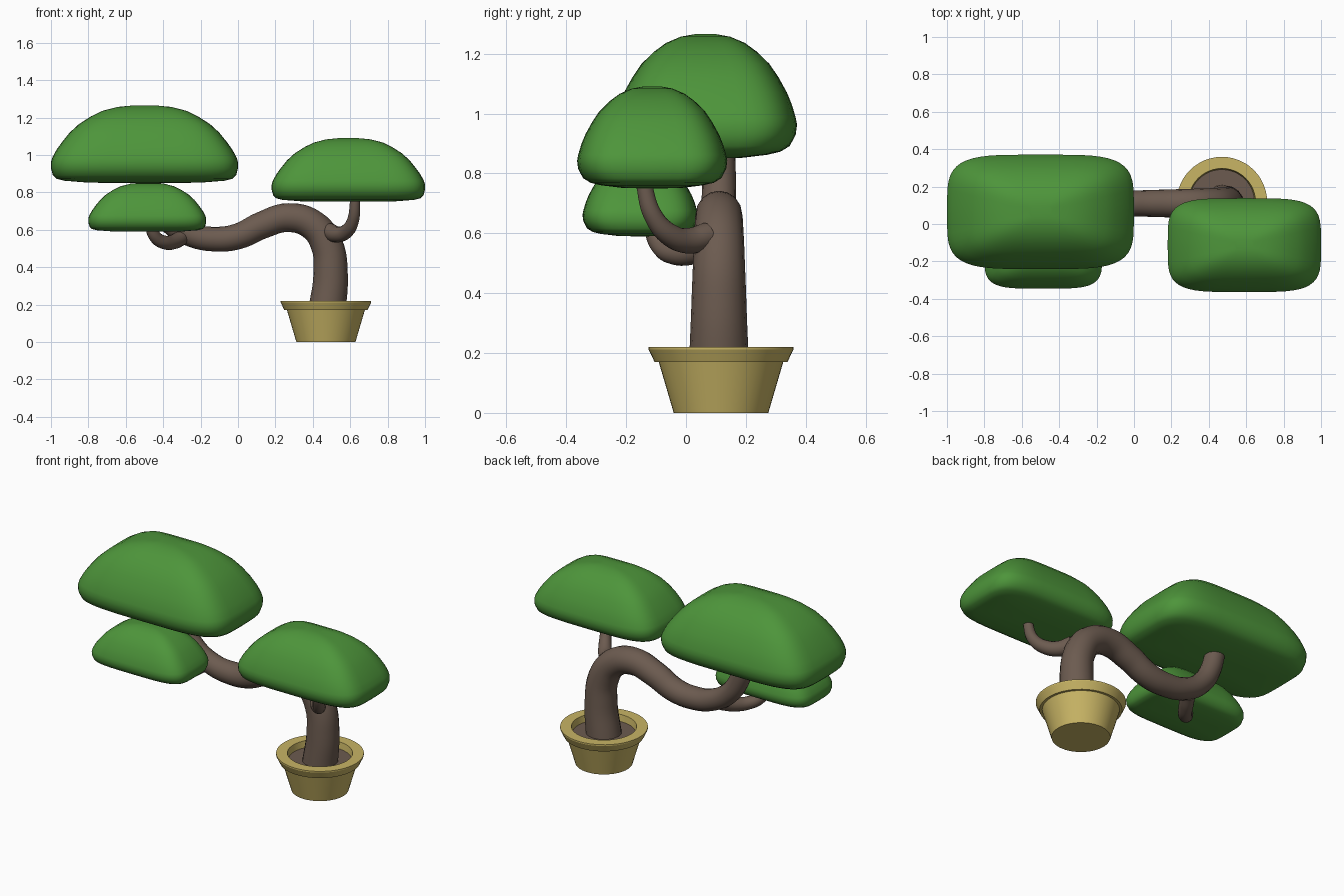
import bpy, bmesh, math

if "Cube" in bpy.data.objects:
    bpy.data.objects.remove(bpy.data.objects["Cube"])


def material(name, rgb):
    m = bpy.data.materials.new(name)
    m.diffuse_color = (*rgb, 1)
    m.use_nodes = True
    m.node_tree.nodes["Principled BSDF"].inputs["Base Color"].default_value = m.diffuse_color
    return m


GREEN = material("leaf_green", (0.075, 0.30, 0.043))
BROWN = material("bark_brown", (0.15, 0.105, 0.08))
CLAY = material("pot_tan", (0.58, 0.46, 0.13))


def finish(ob, angle):
    bpy.ops.object.select_all(action='DESELECT')
    ob.select_set(True)
    bpy.context.view_layer.objects.active = ob
    bpy.ops.object.shade_smooth_by_angle(angle=math.radians(angle))


def loft(name, rings, mat, angle):
    """Skin equal-length rings of points and cap both ends."""
    bm = bmesh.new()
    rows = [[bm.verts.new(p) for p in r] for r in rings]
    n = len(rows[0])
    for a, b in zip(rows, rows[1:]):
        for i in range(n):
            j = (i + 1) % n
            bm.faces.new((a[i], a[j], b[j], b[i]))
    bm.faces.new(rows[0][::-1])
    bm.faces.new(rows[-1])
    bmesh.ops.recalc_face_normals(bm, faces=bm.faces)
    me = bpy.data.meshes.new(name)
    bm.to_mesh(me)
    bm.free()
    me.materials.append(mat)
    ob = bpy.data.objects.new(name, me)
    bpy.context.collection.objects.link(ob)
    finish(ob, angle)


def lathe(name, profile, mat, n=48):
    loft(name, [[(0.47 + r * math.cos(2 * math.pi * i / n),
                  0.117 + r * math.sin(2 * math.pi * i / n), z) for i in range(n)]
                for r, z in profile], mat, 25)


def foliage(name, cx, cy, z0, s, n=48):
    """Rounded-rectangle pad, domed above and gently bowed below."""
    prof = [(0, .2, .15), (.005, .6, .4), (.03, .86, .68), (.055, .94, .82), (.1, .98, .92),
            (.19, 1, .985), (.27, 1, 1), (.33, .985, .985), (.43, .94, .945), (.53, .88, .89),
            (.65, .80, .80), (.76, .70, .70), (.86, .57, .56), (.93, .45, .43),
            (.98, .29, .27), (1, .12, .12)]
    rings = []
    for t, sx, sy in prof:
        ring = []
        for i in range(n):
            a = 2 * math.pi * i / n
            c, d = math.cos(a), math.sin(a)
            e = 2 / 4.3
            ring.append((cx + s * .5 * sx * math.copysign(abs(c) ** e, c),
                         cy + s * .306 * sy * math.copysign(abs(d) ** e, d),
                         z0 + s * .415 * t))
        rings.append(ring)
    loft(name, rings, GREEN, 60)


def tube(name, pts):
    """Tapered round limb through (x, y, z, radius) points."""
    cu = bpy.data.curves.new(name, 'CURVE')
    cu.dimensions = '3D'
    cu.bevel_depth = 1.0
    cu.bevel_resolution = 6
    cu.resolution_u = 6
    cu.use_fill_caps = True
    sp = cu.splines.new('BEZIER')
    sp.bezier_points.add(len(pts) - 1)
    for p, (x, y, z, r) in zip(sp.bezier_points, pts):
        p.co = (x, y, z)
        p.radius = r
        p.handle_left_type = p.handle_right_type = 'AUTO'
    cu.materials.append(BROWN)
    ob = bpy.data.objects.new(name, cu)
    bpy.context.collection.objects.link(ob)
    bpy.ops.object.select_all(action='DESELECT')
    ob.select_set(True)
    bpy.context.view_layer.objects.active = ob
    bpy.ops.object.convert(target='MESH')
    finish(bpy.context.view_layer.objects.active, 50)


# Pot with flared rim, and soil inside
lathe("pot", [(.158, 0), (.208, .17), (.222, .17), (.242, .212), (.242, .22),
              (.18, .22), (.172, .165)], CLAY)
lathe("soil", [(.172, .16), (.176, .18)], BROWN)

# Sweeping trunk
Y = 0.11
tube("trunk", [(x, Y, z, r) for x, z, r in [
    (.475, .16, .10), (.495, .36, .092), (.475, .52, .086), (.40, .625, .081),
    (.27, .665, .077), (.13, .625, .073), (.0, .565, .069), (-.12, .55, .066),
    (-.26, .575, .062), (-.37, .645, .059), (-.44, .75, .057), (-.48, .89, .055)]])

# Side branches
tube("left_branch", [(-.30, .09, .56, .042), (-.34, .03, .537, .04), (-.39, -.04, .532, .037),
                     (-.44, -.085, .56, .034), (-.465, -.11, .62, .031), (-.47, -.12, .68, .03)])
tube("right_branch", [(.49, .07, .59, .046), (.53, .01, .575, .043), (.58, -.05, .592, .038),
                      (.615, -.105, .65, .032), (.625, -.135, .74, .028), (.625, -.137, .81, .027)])

# Leaf pads
foliage("large_foliage", -.5, .065, .85, 1.0)
foliage("small_foliage", -.485, -.153, .59, .63)
foliage("right_foliage", .59, -.113, .75, .82)
